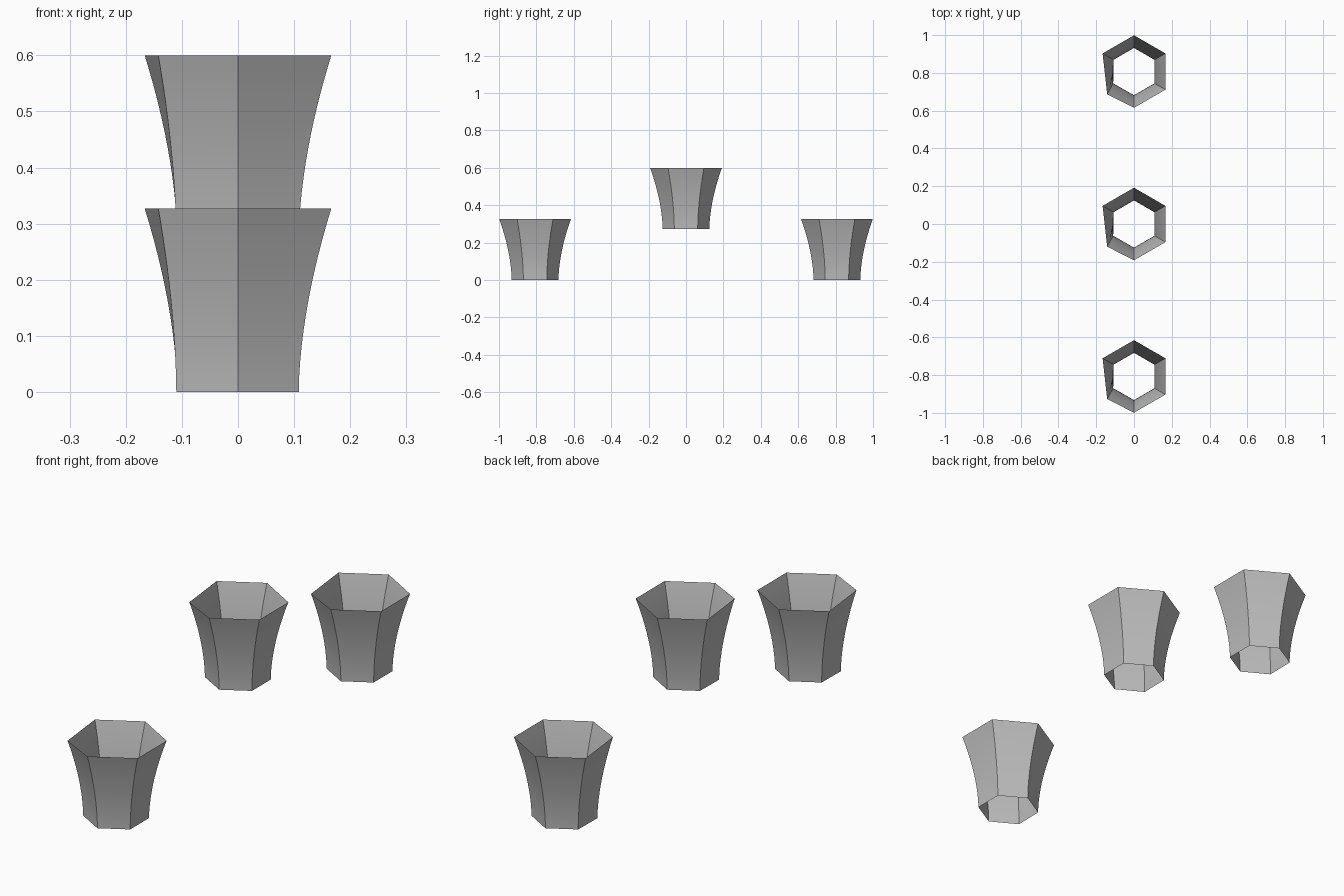
import bpy, bmesh, math

cube = bpy.data.objects.get("Cube")
if cube:
    bpy.data.objects.remove(cube)

# Plain grey for every cup
grey = bpy.data.materials.new("plain_grey")
grey.use_nodes = True
colour = (0.5, 0.5, 0.5, 1)
grey.diffuse_color = colour
grey.node_tree.nodes["Principled BSDF"].inputs["Base Color"].default_value = colour

HEIGHT = 0.327
STEPS = 12
# Six corners of the foot and of the flared rim, the rim being pinched at one corner
FOOT = [(0.125 * math.sin(math.tau * i / 6), 0.125 * math.cos(math.tau * i / 6)) for i in range(6)]
RIM = [(0.192 * math.sin(math.tau * i / 6), 0.192 * math.cos(math.tau * i / 6)) for i in range(6)]
FOOT[4] = (-0.11, -0.0625)
RIM[4] = (-0.142, -0.12)


def make_cup(name, y, z):
    """Thin open six-sided tube whose walls curve outward to the rim."""
    bm = bmesh.new()
    rings = []
    for s in range(STEPS + 1):
        t = s / STEPS
        f = t ** 1.75
        rings.append([bm.verts.new((a[0] + (b[0] - a[0]) * f, a[1] + (b[1] - a[1]) * f, t * HEIGHT))
                      for a, b in zip(FOOT, RIM)])
    for low, high in zip(rings, rings[1:]):
        for i in range(6):
            j = (i + 1) % 6
            bm.faces.new((low[j], low[i], high[i], high[j]))
    mesh = bpy.data.meshes.new(name)
    bm.to_mesh(mesh)
    bm.free()
    mesh.materials.append(grey)
    cup = bpy.data.objects.new(name, mesh)
    cup.location = (0, y, z)
    bpy.context.collection.objects.link(cup)
    bpy.ops.object.select_all(action='DESELECT')
    cup.select_set(True)
    bpy.context.view_layer.objects.active = cup
    bpy.ops.object.shade_smooth_by_angle(angle=math.radians(30))


# Two low cups at the ends and a raised one in the middle
make_cup("front_cup", -0.807, 0)
make_cup("middle_cup", 0, 0.273)
make_cup("back_cup", 0.807, 0)
